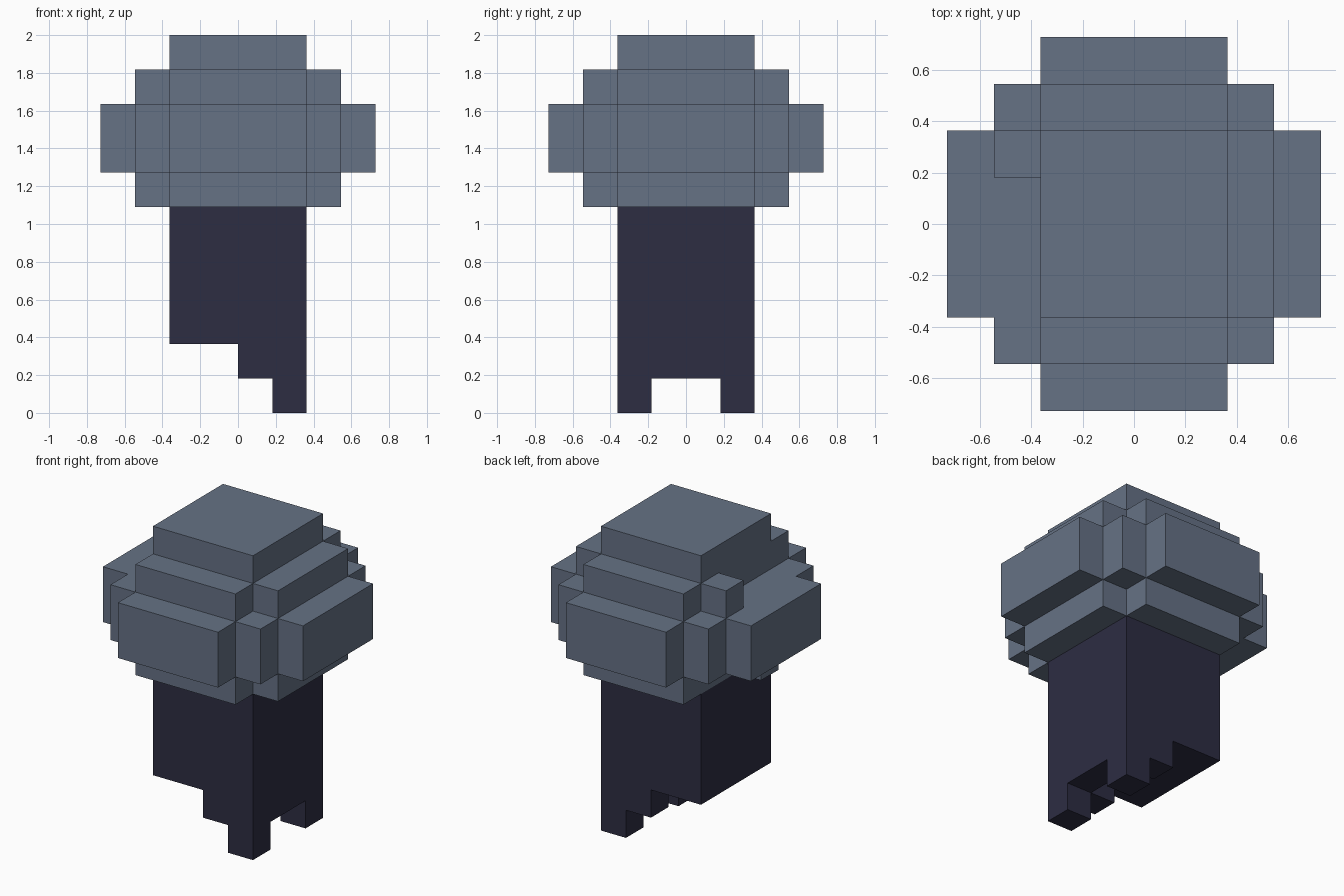
import bpy, bmesh
from mathutils import Vector

cube = bpy.data.objects.get("Cube")
if cube:
    bpy.data.objects.remove(cube, do_unlink=True)

U = 2 / 11  # edge of one block


def material(name, rgb):
    m = bpy.data.materials.new(name)
    m.use_nodes = True
    m.diffuse_color = (*rgb, 1)
    bsdf = next(n for n in m.node_tree.nodes if n.type == 'BSDF_PRINCIPLED')
    bsdf.inputs["Base Color"].default_value = (*rgb, 1)
    return m


def box(x0, x1, y0, y1, z0, z1):
    """Set of unit blocks filling a range."""
    return {(x, y, z) for x in range(x0, x1) for y in range(y0, y1) for z in range(z0, z1)}


def block_solid(name, cells, mat):
    """Outer skin of a set of blocks as one clean mesh."""
    bm = bmesh.new()
    for cell in cells:
        centre = Vector(cell) + Vector((.5, .5, .5))
        for axis in range(3):
            for sign in (-1, 1):
                n = Vector((0, 0, 0))
                n[axis] = sign
                if tuple(int(c + d) for c, d in zip(cell, n)) in cells:
                    continue
                a = Vector((0, 0, 0))
                a[(axis + 1) % 3] = .5
                b = n.cross(a)
                mid = centre + n / 2
                corners = (mid - a - b, mid + a - b, mid + a + b, mid - a + b)
                bm.faces.new([bm.verts.new(c * U) for c in corners])
    bmesh.ops.remove_doubles(bm, verts=bm.verts, dist=.001)
    bmesh.ops.dissolve_limit(bm, angle_limit=.01, verts=bm.verts, edges=bm.edges)
    mesh = bpy.data.meshes.new(name)
    bm.to_mesh(mesh)
    bm.free()
    mesh.materials.append(mat)
    obj = bpy.data.objects.new(name, mesh)
    bpy.context.collection.objects.link(obj)
    return obj


slate = material("slate_blue", (.133, .168, .235))
dark = material("dark_indigo", (.026, .026, .055))

# Trunk with a broken, stepped foot
trunk = box(-2, 2, -2, 2, 2, 6) | box(1, 2, -2, 2, 1, 2)
for y in (-2, 1):
    trunk |= box(0, 1, y, y + 1, 1, 2)   # short stubs
    trunk |= box(1, 2, y, y + 1, 0, 1)   # corner feet
block_solid("trunk", trunk, dark)

# Crown: square core, stepped arms on each side
crown = box(-2, 2, -2, 2, 6, 11)
crown |= box(-3, 3, -3, 3, 7, 9)
crown |= box(-4, 4, -2, 2, 7, 9) | box(-2, 2, -4, 4, 7, 9)
for z in (6, 9):
    crown |= box(-2, 2, -3, 3, z, z + 1)
    crown |= box(2, 3, -2, 2, z, z + 1)
# Leftover single blocks on the ragged side
crown |= box(-3, -2, 1, 2, 9, 10) | box(-3, -2, -1, 0, 6, 7)
block_solid("crown", crown, slate)
